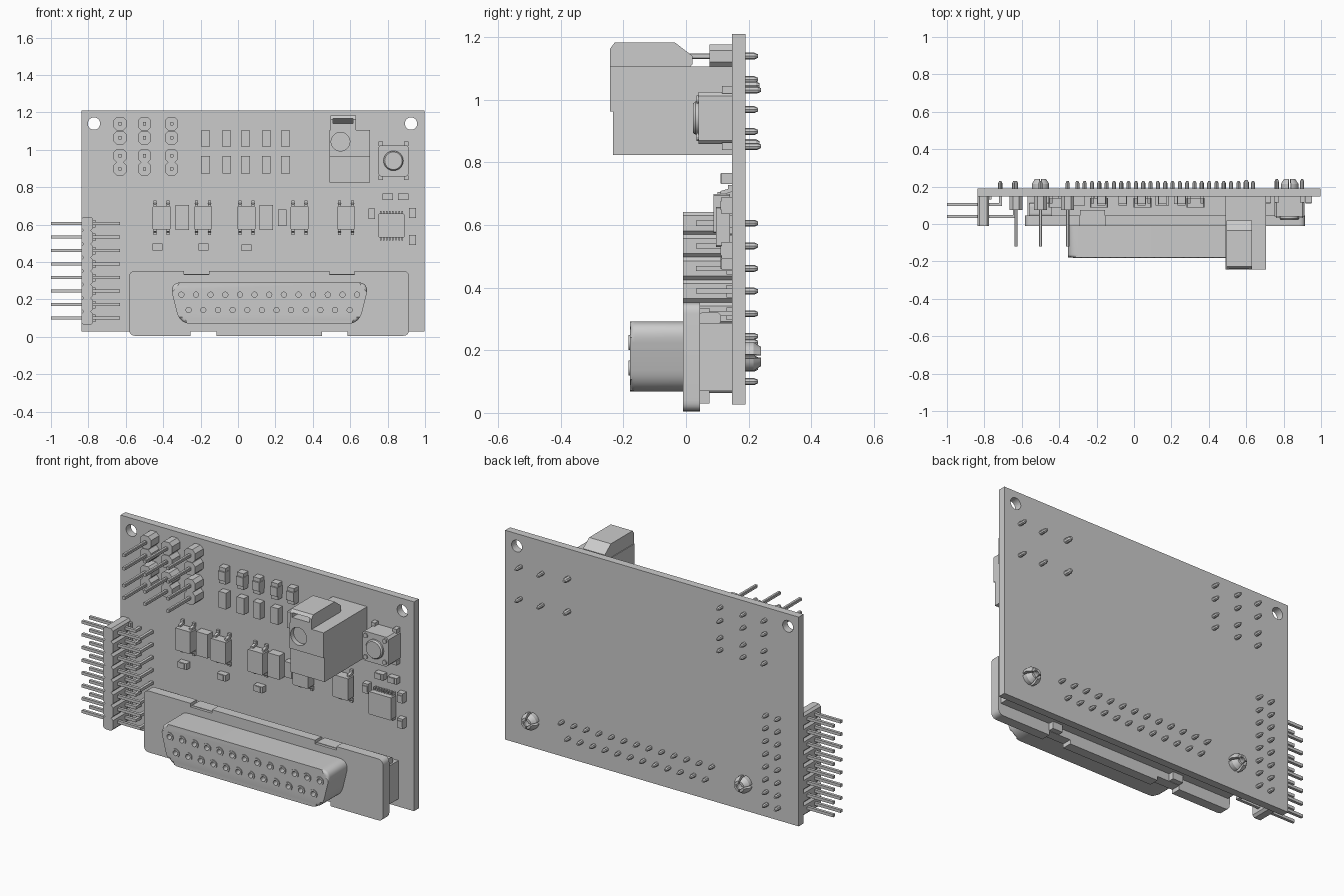
import bpy, bmesh, math
from mathutils import Vector

if "Cube" in bpy.data.objects:
    bpy.data.objects.remove(bpy.data.objects["Cube"])

FACE = 0.147   # front surface of the board
BACK = 0.19    # rear surface of the board


def prism(bm, pts, a, b, axis='y', scale=1.0, centre=(0, 0)):
    """Extrude a 2D profile: (x,z) along y, (y,z) along x, (x,y) along z."""
    def place(p, t, s):
        u = centre[0] + (p[0] - centre[0]) * s
        v = centre[1] + (p[1] - centre[1]) * s
        return {'y': (u, t, v), 'x': (t, u, v), 'z': (u, v, t)}[axis]
    lo = [bm.verts.new(place(p, a, 1)) for p in pts]
    hi = [bm.verts.new(place(p, b, scale)) for p in pts]
    n = len(pts)
    bm.faces.new(lo)
    bm.faces.new(hi[::-1])
    for i in range(n):
        bm.faces.new((lo[i], hi[i], hi[(i + 1) % n], lo[(i + 1) % n]))


def box(bm, x0, x1, y0, y1, z0, z1):
    prism(bm, [(x0, z0), (x1, z0), (x1, z1), (x0, z1)], y0, y1)


def chip(bm, x, z, w, h, y):
    box(bm, x - w / 2, x + w / 2, y, FACE, z - h / 2, z + h / 2)


def circle(x, z, r, n=24):
    return [(x + r * math.cos(2 * math.pi * i / n), z + r * math.sin(2 * math.pi * i / n)) for i in range(n)]


def octagon(x, z, w, h, c):
    w, h = w / 2, h / 2
    return [(x - w, z - h + c), (x - w + c, z - h), (x + w - c, z - h), (x + w, z - h + c),
            (x + w, z + h - c), (x + w - c, z + h), (x - w + c, z + h), (x - w, z + h - c)]


def rounded(pts, r, n=6):
    out = []
    for i, p in enumerate(pts):
        p = Vector(p)
        a = p + (Vector(pts[i - 1]) - p).normalized() * r
        b = p + (Vector(pts[(i + 1) % len(pts)]) - p).normalized() * r
        for k in range(n + 1):
            t = k / n
            out.append(tuple(a * (1 - t) ** 2 + p * 2 * t * (1 - t) + b * t * t))
    return out


def back_pin(bm, x, z, tip=0.23, r=0.011):
    prism(bm, circle(x, z, r, 8), FACE, tip - 0.012)
    prism(bm, circle(x, z, r, 8), tip - 0.012, tip, scale=0.5, centre=(x, z))


def finish(name, bm, smooth=False):
    bmesh.ops.recalc_face_normals(bm, faces=bm.faces)
    me = bpy.data.meshes.new(name)
    bm.to_mesh(me)
    bm.free()
    ob = bpy.data.objects.new(name, me)
    bpy.context.collection.objects.link(ob)
    bpy.ops.object.select_all(action='DESELECT')
    bpy.context.view_layer.objects.active = ob
    ob.select_set(True)
    if smooth:
        bpy.ops.object.shade_smooth_by_angle(angle=math.radians(35))
    return ob


def cut(ob, bm):
    cutter = finish("cutter", bm)
    cutter.hide_render = True
    mod = ob.modifiers.new("cut", 'BOOLEAN')
    mod.object, mod.operation, mod.solver = cutter, 'DIFFERENCE', 'EXACT'
    bpy.context.view_layer.objects.active = ob
    bpy.ops.object.modifier_apply(modifier=mod.name)
    bpy.data.objects.remove(cutter)


# Circuit board with two mounting holes
bm = bmesh.new()
box(bm, -0.838, 0.998, FACE, BACK, 0.027, 1.21)
board = finish("circuit_board", bm)
bm = bmesh.new()
for x in (-0.77, 0.925):
    prism(bm, circle(x, 1.14, 0.033, 32), 0.1, 0.25)
cut(board, bm)

# Six two-pin jumper headers
blocks, pins = bmesh.new(), bmesh.new()
for x in (-0.631, -0.5, -0.355):
    for z in (1.139, 1.064, 0.968, 0.898):
        prism(blocks, octagon(x, z, 0.07, 0.073, 0.018), 0.075, FACE)
        prism(pins, octagon(x, z, 0.018, 0.018, 0.003), -0.12, FACE)
        back_pin(pins, x, z)
finish("jumper_blocks", blocks)
finish("jumper_pins", pins)

# Right-angle header at the left edge, two pins per row
blocks, pins = bmesh.new(), bmesh.new()
for i in range(8):
    z = 0.1 + i * 0.0722
    prism(blocks, octagon(-0.806, z, 0.062, 0.0722, 0.012), -0.01, FACE)
    box(blocks, -0.776, -0.762, 0.13, FACE, z - 0.02, z + 0.02)
    for y, x in ((0.105, -0.715), (0.04, -0.64)):
        box(pins, -1.0, x, y - 0.008, y + 0.008, z - 0.008, z + 0.008)
        box(pins, x - 0.008, x + 0.008, y - 0.008, FACE, z - 0.008, z + 0.008)
        back_pin(pins, x, z)
finish("edge_header_block", blocks)
finish("edge_header_pins", pins)

# Wide connector: flange with notches
fl = bmesh.new()
prism(fl, rounded([(-0.582, 0.005), (0.915, 0.005), (0.915, 0.352), (-0.582, 0.352)], 0.035), -0.01, 0.045)
flange = finish("connector_flange", fl, True)
bm = bmesh.new()
for x0, x1 in ((-0.255, -0.115), (0.45, 0.585)):
    box(bm, x0, x1, -0.1, 0.1, -0.1, 0.028)
for x0, x1 in ((-0.29, -0.155), (0.49, 0.622)):
    box(bm, x0, x1, -0.1, 0.1, 0.332, 0.5)
cut(flange, bm)

# Connector rear body and clips
bm = bmesh.new()
box(bm, -0.57, 0.9, 0.045, FACE, 0.07, 0.287)
for x0, x1 in ((-0.29, -0.155), (0.49, 0.622)):
    box(bm, x0, x1, 0.005, 0.075, 0.28, 0.335)
    box(bm, x0 + 0.035, x1 - 0.035, 0.005, 0.075, 0.03, 0.08)
for x in (-0.5, 0.83):
    prism(bm, rounded([(0.04, 0.28), (0.112, 0.28), (0.112, 0.322), (0.04, 0.322)], 0.02), x - 0.06, x + 0.06, 'x')
finish("connector_body", bm)

# Connector nose with softened front rim and contact holes
nose = bmesh.new()
outline = rounded([(-0.367, 0.292), (0.703, 0.292), (0.648, 0.068), (-0.312, 0.068)], 0.07, 8)
prism(nose, outline, 0.0, -0.178)
rim = [e for e in nose.edges if all(v.co.y < -0.17 for v in e.verts)]
bmesh.ops.bevel(nose, geom=rim, offset=0.015, segments=4, profile=0.5, affect='EDGES')
shell = finish("connector_nose", nose, True)
contacts = [(-0.303 + i * 0.0783, 0.225) for i in range(13)] + [(-0.264 + i * 0.0783, 0.143) for i in range(12)]
holes, rings, pins = bmesh.new(), bmesh.new(), bmesh.new()
for x, z in contacts:
    prism(holes, circle(x, z, 0.018, 16), -0.25, -0.09)
    back_pin(pins, x, z)
    loops = [[rings.verts.new((p[0], y, p[1])) for p in circle(x, z, r, 16)]
             for r, y in ((0.024, -0.177), (0.024, -0.183), (0.014, -0.183), (0.014, -0.1))]
    for a, b in zip(loops, loops[1:]):
        for i in range(16):
            rings.faces.new((a[i], a[(i + 1) % 16], b[(i + 1) % 16], b[i]))
cut(shell, holes)
finish("contact_rings", rings, True)
finish("connector_solder_pins", pins)

# Split board-lock prongs behind the board
bm = bmesh.new()
for x in (-0.5, 0.832):
    for q in range(4):
        arc = [math.radians(q * 90 + 8 + k * 74 / 5) for k in range(6)]
        pts = [(x + 0.047 * math.cos(t), 0.18 + 0.047 * math.sin(t)) for t in arc]
        pts += [(x + 0.026 * math.cos(t), 0.18 + 0.026 * math.sin(t)) for t in reversed(arc)]
        prism(bm, pts, FACE, 0.215)
        prism(bm, pts, 0.215, 0.24, scale=0.65, centre=(x, 0.18))
finish("board_lock_prongs", bm, True)

# Round-socket jack, its step and its latch lid
bm = bmesh.new()
prism(bm, [(-0.242, 1.105), (-0.242, 0.962), (-0.233, 0.962), (-0.233, 0.824), (FACE, 0.824), (FACE, 1.105)],
      0.49, 0.705, 'x')
jack = finish("jack_housing", bm)
bm = bmesh.new()
prism(bm, circle(0.548, 1.043, 0.05, 32), -0.3, -0.215)
prism(bm, circle(0.548, 1.043, 0.034, 32), -0.22, -0.08)
cut(jack, bm)
bm = bmesh.new()
prism(bm, [(-0.242, 1.1), (-0.242, 1.163), (-0.228, 1.182), (-0.035, 1.182), (0.02, 1.14), (0.02, 1.112), (0.008, 1.1)],
      0.494, 0.63, 'x')
latch = finish("jack_latch", bm)
bm = bmesh.new()
prism(bm, [(-0.26, 1.14), (-0.155, 1.14), (-0.195, 1.166), (-0.26, 1.166)], 0.508, 0.616, 'x')
cut(latch, bm)
bm = bmesh.new()
for z in (1.045, 0.86):
    back_pin(bm, 0.6, z, 0.235, 0.014)
finish("jack_pins", bm)

# Push switch
bm = bmesh.new()
prism(bm, octagon(0.831, 0.941, 0.162, 0.166, 0.012), 0.04, FACE)
for sx in (-1, 1):
    for sz in (-1, 1):
        x, z = 0.831 + sx * 0.06, 0.941 + sz * 0.06
        prism(bm, circle(x, z, 0.013, 12), 0.033, 0.045)
        px, pz = 0.831 + sx * 0.068, 0.941 + sz * 0.09
        box(bm, px - 0.012, px + 0.012, 0.115, FACE, pz - 0.012, pz + 0.012)
        back_pin(bm, px, pz, 0.24)
finish("switch_body", bm)
bm = bmesh.new()
prism(bm, circle(0.831, 0.941, 0.053, 32), 0.045, 0.03)
prism(bm, circle(0.831, 0.941, 0.053, 32), 0.03, 0.022, scale=0.88, centre=(0.831, 0.941))
finish("switch_button", bm, True)

# Five optocoupler chips with bent leads
chips, leads = bmesh.new(), bmesh.new()
for x in (-0.409, -0.187, 0.045, 0.329, 0.578):
    prism(chips, octagon(x, 0.636, 0.095, 0.125, 0.004), 0.087, 0.14)
    for dx in (-0.035, 0.035):
        for s in (-1, 1):
            path = [(0.11, 0.05), (0.11, 0.072), (0.134, 0.079), (0.134, 0.092),
                    (FACE, 0.092), (FACE, 0.07), (0.122, 0.062), (0.122, 0.05)]
            prism(leads, [(y, 0.636 + s * d) for y, d in path], x + dx - 0.008, x + dx + 0.008, 'x')
finish("row_chips", chips)
finish("row_chip_leads", leads)

# Square controller chip with leads on two sides
bm = bmesh.new()
prism(bm, octagon(0.82, 0.594, 0.138, 0.128, 0.004), 0.095, 0.14)
for i in range(8):
    x = 0.82 + (i - 3.5) * 0.0165
    for s in (-1, 1):
        z = sorted((0.594 + s * 0.06, 0.594 + s * 0.078))
        box(bm, x - 0.004, x + 0.004, 0.122, FACE, *z)
finish("controller_chip", bm)

# Small surface-mount parts, each with end caps
bm = bmesh.new()
for x in (-0.174, -0.061, 0.04, 0.152, 0.254):
    chip(bm, x, 1.06, 0.042, 0.092, 0.108)
    chip(bm, x, 1.06, 0.045, 0.05, 0.1)
    chip(bm, x, 0.92, 0.046, 0.092, 0.108)
for x in (-0.297, 0.152):
    chip(bm, x, 0.638, 0.072, 0.135, 0.1)
chip(bm, 0.236, 0.636, 0.044, 0.088, 0.108)
for x, z in ((-0.43, 0.48), (-0.185, 0.48), (0.045, 0.475), (0.80, 0.748), (0.883, 0.748)):
    chip(bm, x, z, 0.055, 0.035, 0.114)
    chip(bm, x, z, 0.03, 0.031, 0.11)
for x, z in ((0.715, 0.658), (0.933, 0.662), (0.933, 0.518)):
    chip(bm, x, z, 0.035, 0.055, 0.114)
    chip(bm, x, z, 0.031, 0.03, 0.11)
finish("small_components", bm)
